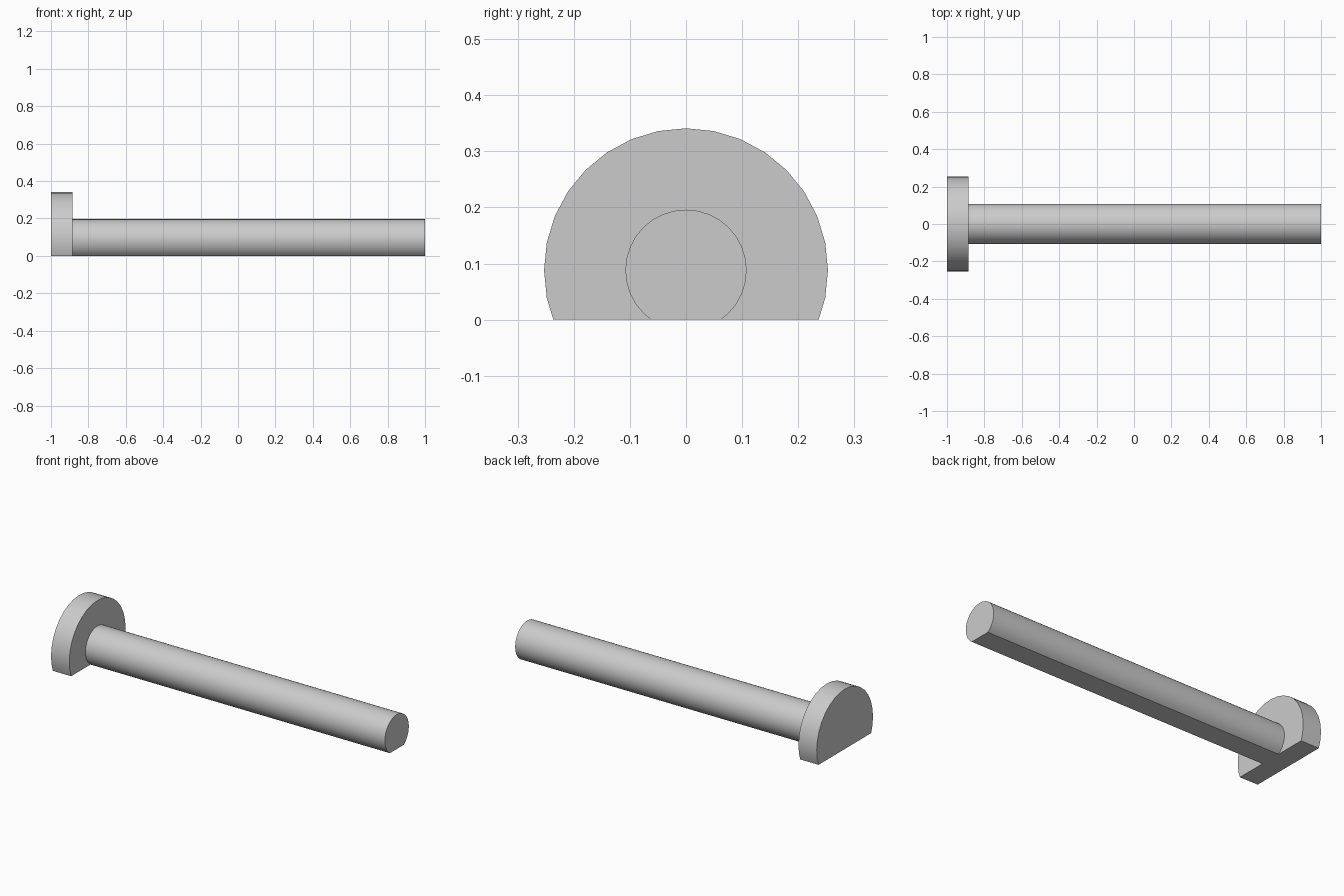
import bpy
import bmesh
from math import radians, sin, cos, tau

cube = bpy.data.objects.get("Cube")
if cube:
    bpy.data.objects.remove(cube, do_unlink=True)

SIDES = 32
AXIS_Z = 0.088
HEAD_RADIUS, SHAFT_RADIUS = 0.253, 0.108
HEAD_START, SHOULDER, SHAFT_END = -1.0, -0.885, 1.0

# Plain grey material
grey = bpy.data.materials.new("grey")
grey.use_nodes = True
colour = (0.6, 0.6, 0.6, 1.0)
grey.diffuse_color = colour
grey.node_tree.nodes["Principled BSDF"].inputs["Base Color"].default_value = colour


def ring(bm, x, radius):
    """Circle of vertices around the pin's long axis."""
    angles = [tau * i / SIDES for i in range(SIDES)]
    return [bm.verts.new((x, radius * cos(a), AXIS_Z + radius * sin(a))) for a in angles]


# Stepped round body: head, shoulder and shaft
bm = bmesh.new()
profile = [(HEAD_START, HEAD_RADIUS), (SHOULDER, HEAD_RADIUS),
           (SHOULDER, SHAFT_RADIUS), (SHAFT_END, SHAFT_RADIUS)]
rings = [ring(bm, x, r) for x, r in profile]
for a, b in zip(rings, rings[1:]):
    for i in range(SIDES):
        j = (i + 1) % SIDES
        bm.faces.new((a[i], a[j], b[j], b[i]))
bm.faces.new(rings[0])
bm.faces.new(rings[-1])

# Flat underside shared by head and shaft
bmesh.ops.bisect_plane(bm, geom=bm.verts[:] + bm.edges[:] + bm.faces[:],
                       plane_co=(0, 0, 0), plane_no=(0, 0, 1), clear_inner=True)
bmesh.ops.holes_fill(bm, edges=[e for e in bm.edges if e.is_boundary], sides=0)
bmesh.ops.recalc_face_normals(bm, faces=bm.faces[:])

mesh = bpy.data.meshes.new("flat_bottomed_pin")
bm.to_mesh(mesh)
bm.free()
mesh.materials.append(grey)
pin = bpy.data.objects.new("flat_bottomed_pin", mesh)
bpy.context.collection.objects.link(pin)

# Smooth round sides with crisp rims
bpy.ops.object.select_all(action="DESELECT")
pin.select_set(True)
bpy.context.view_layer.objects.active = pin
bpy.ops.object.shade_smooth_by_angle(angle=radians(30))
